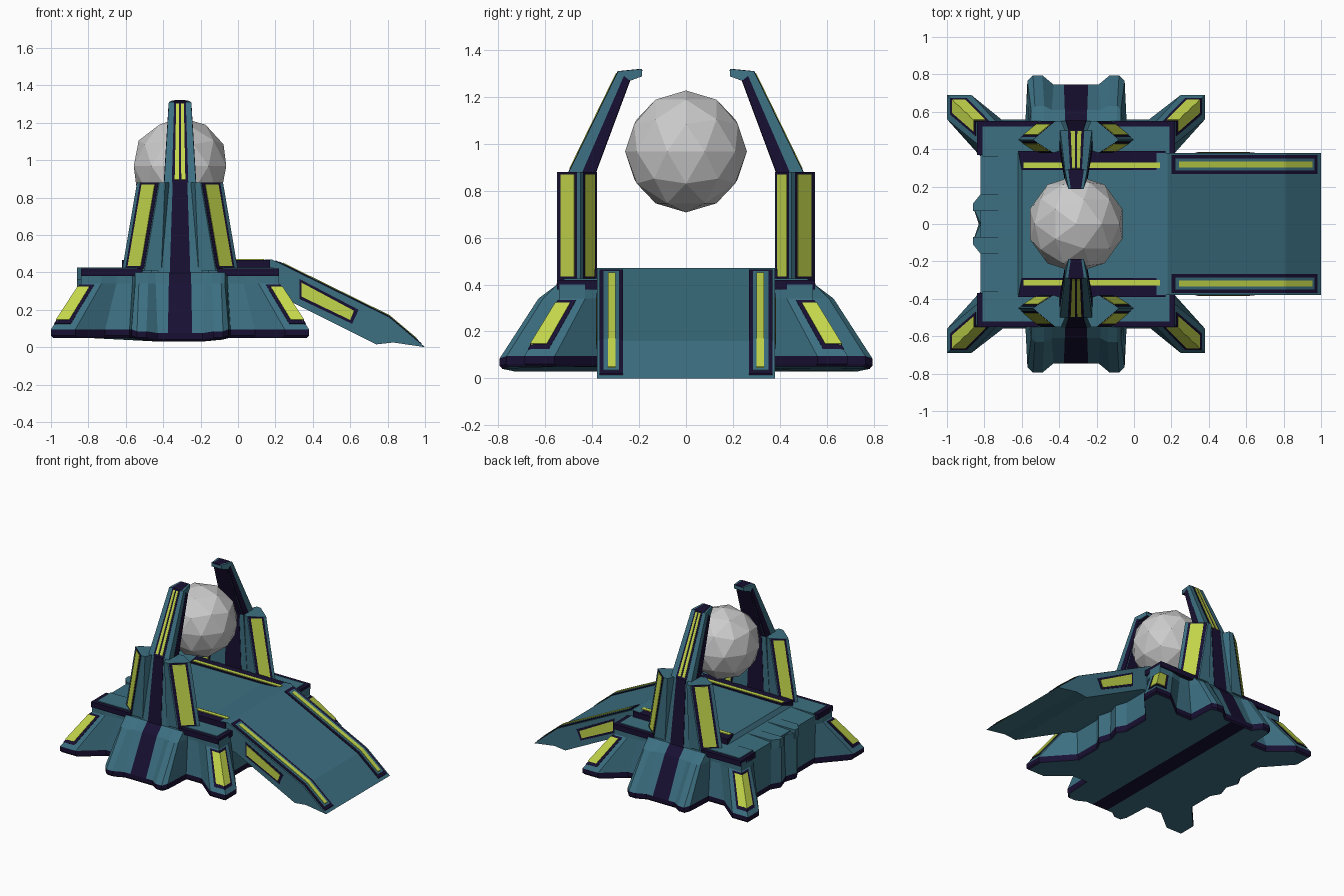
import bpy, bmesh
from mathutils import Vector as V

if "Cube" in bpy.data.objects:
    bpy.data.objects.remove(bpy.data.objects["Cube"])

CX = -0.31  # centre line of the shrine body


def material(name, col):
    m = bpy.data.materials.new(name)
    m.diffuse_color = (*col, 1)
    m.use_nodes = True
    m.node_tree.nodes["Principled BSDF"].inputs["Base Color"].default_value = m.diffuse_color
    return m


TEAL = material("teal", (0.045, 0.16, 0.22))
DARK = material("dark_trim", (0.009, 0.005, 0.032))
GLOW = material("yellow_panel", (0.55, 0.68, 0.07))


def P(u, y, z):
    return V((CX + u, y, z))


def make(name, solids, mat, sym=""):
    """Join solids (verts, faces), reflecting about the centre lines named in sym."""
    bm = bmesh.new()
    for sx in ((1, -1) if "x" in sym else (1,)):
        for sy in ((1, -1) if "y" in sym else (1,)):
            for verts, faces in solids:
                vs = [bm.verts.new((CX + sx * (v[0] - CX), sy * v[1], v[2])) for v in verts]
                for f in faces:
                    bm.faces.new([vs[i] for i in f])
    bmesh.ops.recalc_face_normals(bm, faces=bm.faces)
    me = bpy.data.meshes.new(name)
    bm.to_mesh(me)
    bm.free()
    ob = bpy.data.objects.new(name, me)
    bpy.context.collection.objects.link(ob)
    me.materials.append(mat)
    return ob


def loft(*rings):
    n = len(rings[0])
    verts = [v for r in rings for v in r]
    faces = [list(range(n)), list(range(len(verts) - n, len(verts)))]
    for k in range(len(rings) - 1):
        for i in range(n):
            j = (i + 1) % n
            faces.append([k * n + i, k * n + j, (k + 1) * n + j, (k + 1) * n + i])
    return verts, faces


def prism_y(profile, y0, y1):
    return loft([V((x, y0, z)) for x, z in profile], [V((x, y1, z)) for x, z in profile])


def prism_z(outline, z0, z1):
    return loft([V((x, y, z0)) for x, y in outline], [V((x, y, z1)) for x, y in outline])


def plate(a, b, c, d, s, t, off, inside):
    """Thin plate on quad a-b (s=0 side, t from a to b), d-c (s=1 side)."""
    def at(p, q):
        return a.lerp(b, q).lerp(d.lerp(c, q), p)
    n = (b - a).cross(d - a).normalized()
    if n.dot((a + c) / 2 - inside) < 0:
        n = -n
    quad = [at(s[0], t[0]), at(s[0], t[1]), at(s[1], t[1]), at(s[1], t[0])]
    return loft([p - n * 0.008 for p in quad], [p + n * off for p in quad])


# --- star-shaped base: quarter outlines, mirrored into full rings
low = [(.52, 0), (.55, .09), (.51, .16), (.51, .36), (.69, .56), (.69, .69), (.56, .69),
       (.40, .56), (.27, .56), (.26, .765), (.23, .795), (.18, .795), (.12, .745), (.065, .745)]
high = [(.51, 0), (.55, .09), (.51, .16), (.51, .37), (.53, .43), (.53, .54), (.42, .54),
        (.34, .52), (.255, .52), (.24, .61), (.22, .63), (.17, .63), (.13, .61), (.06, .61)]
top = [(u, min(v, .55)) for u, v in high]


def ring(quarter, z, shrink=1.0):
    def h(u):
        return z - (0.02 if u < .15 else 0.01 if u < .25 else 0) if z < .2 else z
    q = [(u * shrink, v * shrink, h(u)) for u, v in quarter]
    r = q + [(-u, v, w) for u, v, w in q[::-1]]
    r += [(-u, -v, w) for u, v, w in q[1:]] + [(u, -v, w) for u, v, w in q[:0:-1]]
    return [P(*p) for p in r]


verts, faces = loft(ring(low, .05, .985), ring(low, .062), ring(low, .095),
                    ring(high, .34), ring(top, .40))
n = len(verts) // 5
m = len(low)
back = 3 * m - 2  # last point of the third quarter
faces[0] = list(range(0, m)) + list(range(back + 1, n))
faces += [[m - 1, m, back, back + 1], list(range(m, back + 1))]
base = make("base", [(verts, faces)], TEAL)
base.data.materials.append(DARK)
for p in base.data.polygons:
    c = p.center
    zs = [base.data.vertices[i].co.z for i in p.vertices]
    if (max(zs) < .1 and len(p.vertices) == 4) or (abs(c.x - CX) < .01 and abs(c.y) > .4):
        p.material_index = 1
    if max(zs) < .06 and abs(c.x - CX) < .01:
        p.material_index = 1

# --- corner caps with dark rims
def rect(u0, u1, v0, v1):
    return [(CX + u0, v0), (CX + u1, v0), (CX + u1, v1), (CX + u0, v1)]


make("corner_rims", [prism_z(rect(.2, .53, .37, .55), .38, .42)], DARK, "xy")
make("corner_cap_tops", [prism_z(rect(.15, .50, .36, .52), .39, .425)], TEAL, "xy")

# --- glowing chevrons folded over the foot ridges
def chevron(s, t, off):
    r0, r1 = P(*low[5], .095), P(*high[5], .34)
    return [plate(r0, P(*low[i], .095), P(*high[i], .34), r1, s, t, off, P(.3, .3, .1)) for i in (4, 6)]


make("foot_trim", chevron((.12, .97), (-.02, .68), .003), DARK, "xy")
make("foot_panels", chevron((.2, .92), (-.04, .52), .007), GLOW, "xy")

# --- deck and ramp as one side profile
make("deck_and_ramp", [prism_y([(-.82, .3), (-.82, .41), (-.62, .425), (-.60, .455), (0, .458), (.18, .47),
                                (.81, .16), (1, 0), (.83, .025), (.74, .015), (.25, .26), (.1, .3)],
                               -.38, .38)], TEAL)
make("rear_blocks", [prism_z([(-.86, .07), (-.86, .11), (-.82, .16), (-.62, .16), (-.62, .07)], .36, .425)],
     TEAL, "y")

# --- deck edge strips
make("deck_strip_trim", [prism_z([(-.62, .39), (-.60, .29), (.14, .29), (.17, .39)], .42, .466)], DARK, "y")
make("deck_strip_panels", [prism_z([(-.59, .30), (.14, .30), (.14, .33), (-.59, .33)], .43, .471)], GLOW, "y")

# --- ramp rails following the two slopes
def ramp_z(x):
    return .47 - (x - .18) * .492 if x < .81 else .16 - (x - .81) * .842


def rail(x0, x1, y0, y1, h):
    return loft(*[[V((x, y0, ramp_z(x) - .004)), V((x, y1, ramp_z(x) - .004)),
                   V((x, y1, ramp_z(x) + h)), V((x, y0, ramp_z(x) + h))] for x in (x0, .81, x1)])


make("ramp_rail_trim", [rail(.2, .982, .268, .368, .005)], DARK, "y")
make("ramp_rail_inlay", [rail(.222, .966, .285, .351, .008)], TEAL, "y")
make("ramp_rail_panels", [rail(.24, .955, .301, .333, .012)], GLOW, "y")

# --- panels on the ramp flanks
make("ramp_side_trim", [prism_y([(.328, .365), (.645, .20), (.61, .125), (.328, .258)], .37, .382)], DARK, "y")
make("ramp_side_panels", [prism_y([(.34, .345), (.62, .195), (.60, .145), (.34, .27)], .37, .385)], GLOW, "y")

# --- four pylons with outer and inner glowing faces
foot = [(.31, .45), (.19, .55), (.10, .55), (.06, .46), (.11, .39), (.20, .38)]
py0 = [P(u, v, .41) for u, v in foot]
py1 = [P(u - (.08 if u > .15 else .02), v, .88) for u, v in foot]
make("pylons", [loft(py0, py1)], TEAL, "xy")


def pylon_faces(s, t, off):
    return [plate(py0[0], py0[i], py1[i], py1[0], s, t, off, P(.15, .46, .6)) for i in (1, 5)]


make("pylon_trim", pylon_faces((.02, 1.0), (.14, .96), .002), DARK, "xy")
make("pylon_panels", pylon_faces((.05, .975), (.24, .82), .005), GLOW, "xy")

# --- two curved prongs reaching over the orb
def section(w, vo, zo, vi, zi):
    return [P(w, vo, zo), P(-w, vo, zo), P(-w, vi, zi), P(w, vi, zi)]


prong = [section(.12, .55, .39, .385, .39), section(.085, .50, .88, .385, .88),
         section(.06, .29, 1.31, .24, 1.27), section(.04, .187, 1.32, .187, 1.29)]
make("prongs", [loft(*prong)], TEAL, "y")


def prong_face(k, i, j, s, t, off):
    a, b = prong[k], prong[k + 1]
    mid = sum(a + b, V((0, 0, 0))) / 8
    return plate(a[i], a[j], b[j], b[i], s, t, off, mid)


make("prong_stripes", [prong_face(0, 0, 1, (0, 1), (.27, .73), .003),
                       prong_face(1, 0, 1, (0, 1), (.24, .76), .002),
                       prong_face(2, 0, 1, (0, 1), (.15, .85), .001),
                       prong_face(0, 2, 3, (0, 1), (.2, .8), .002),
                       prong_face(1, 2, 3, (0, 1), (.08, .92), .002),
                       prong_face(2, 2, 3, (0, 1), (.05, .95), .001)], DARK, "y")
make("prong_side_trim", [prong_face(1, 3, 0, (0, 1), (0, .5), .002)], DARK, "xy")
make("prong_panels", [prong_face(1, 0, 1, (.03, .98), t, .005)
                      for t in ((.33, .46), (.54, .67))], GLOW, "y")

# --- floating orb, left grey
bpy.ops.mesh.primitive_ico_sphere_add(subdivisions=2, radius=.26, location=(CX, 0, .968))
bpy.context.object.name = "orb"
